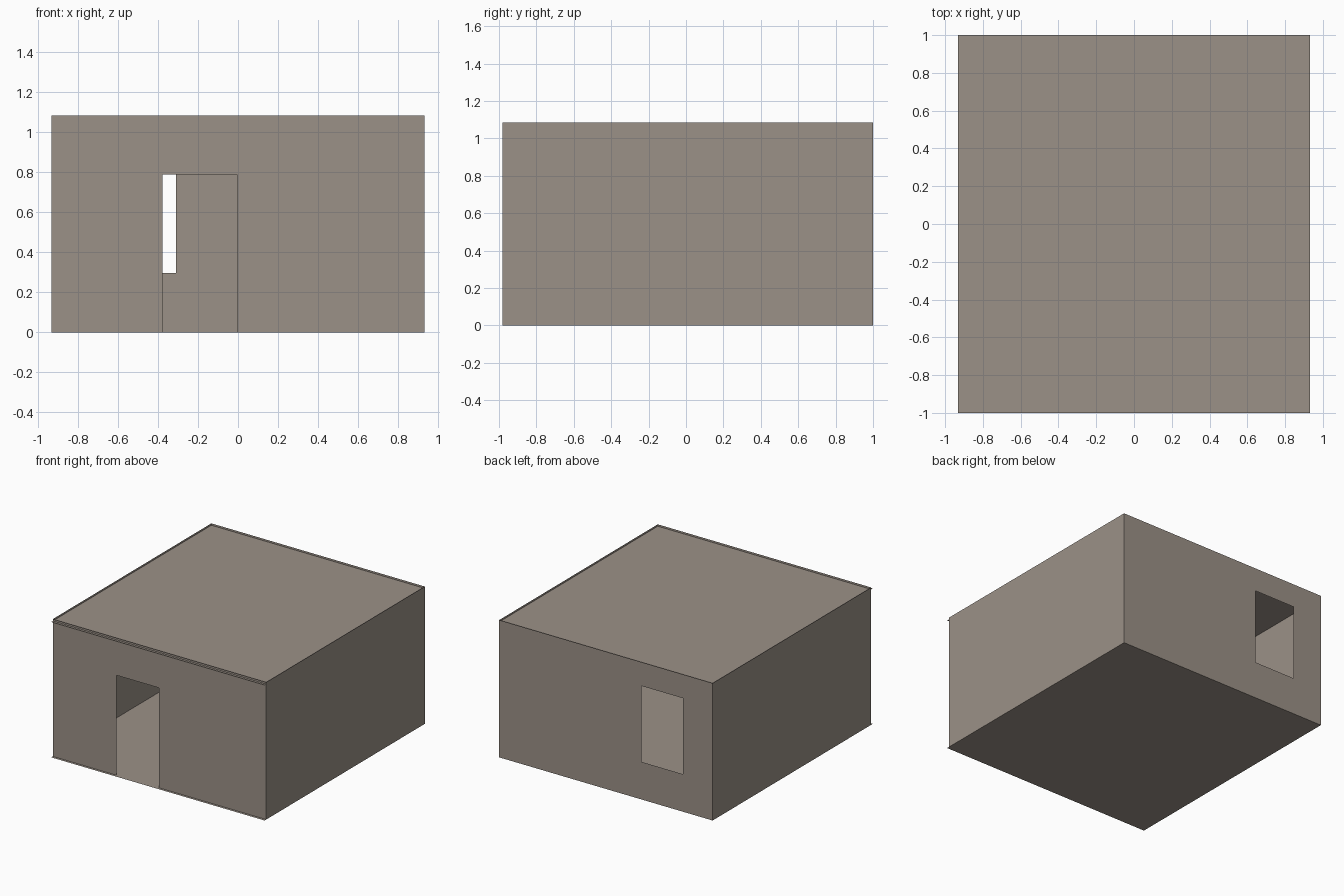
import bpy, bmesh
from mathutils import Vector

if "Cube" in bpy.data.objects:
    bpy.data.objects.remove(bpy.data.objects["Cube"])

W, FRONT, BACK, H = 0.933, -0.98, 1.0, 1.085
ROOF_Z = 1.07

stone = bpy.data.materials.new("warm grey plaster")
stone.diffuse_color = (0.33, 0.285, 0.245, 1)
stone.use_nodes = True
stone.node_tree.nodes["Principled BSDF"].inputs["Base Color"].default_value = stone.diffuse_color


def panel(name, origin, u, v, us, vs, hole=None):
    """Thin flat sheet on a grid of us x vs; the cell given by hole is left open."""
    bm = bmesh.new()
    o, u, v = Vector(origin), Vector(u), Vector(v)
    grid = [[bm.verts.new(o + u * a + v * b) for b in vs] for a in us]
    for i in range(len(us) - 1):
        for j in range(len(vs) - 1):
            if (i, j) != hole:
                bm.faces.new((grid[i][j], grid[i + 1][j],
                              grid[i + 1][j + 1], grid[i][j + 1]))
    mesh = bpy.data.meshes.new(name)
    bm.to_mesh(mesh)
    bm.free()
    mesh.materials.append(stone)
    obj = bpy.data.objects.new(name, mesh)
    bpy.context.collection.objects.link(obj)
    return obj


UP = (0, 0, 1)
DEPTH = BACK - FRONT

# Front wall with doorway, back wall with window
panel("front_wall", (0, FRONT, 0), (1, 0, 0), UP,
      [-W, -0.378, -0.005, W], [0, 0.79, H], hole=(1, 0))
panel("back_wall", (0, BACK, 0), (-1, 0, 0), UP,
      [-W, 0.311, 0.672, W], [0, 0.297, 0.897, H], hole=(1, 1))

# Plain side walls
panel("right_wall", (W, FRONT, 0), (0, 1, 0), UP, [0, DEPTH], [0, H])
panel("left_wall", (-W, BACK, 0), (0, -1, 0), UP, [0, DEPTH], [0, H])

# Roof sits just under the wall tops; roof and floor project slightly at the front
panel("roof", (0, 0, ROOF_Z), (1, 0, 0), (0, 1, 0), [-W, W], [-1, BACK])
panel("floor", (0, 0, 0), (1, 0, 0), (0, 1, 0), [-W, W], [-1, BACK])
